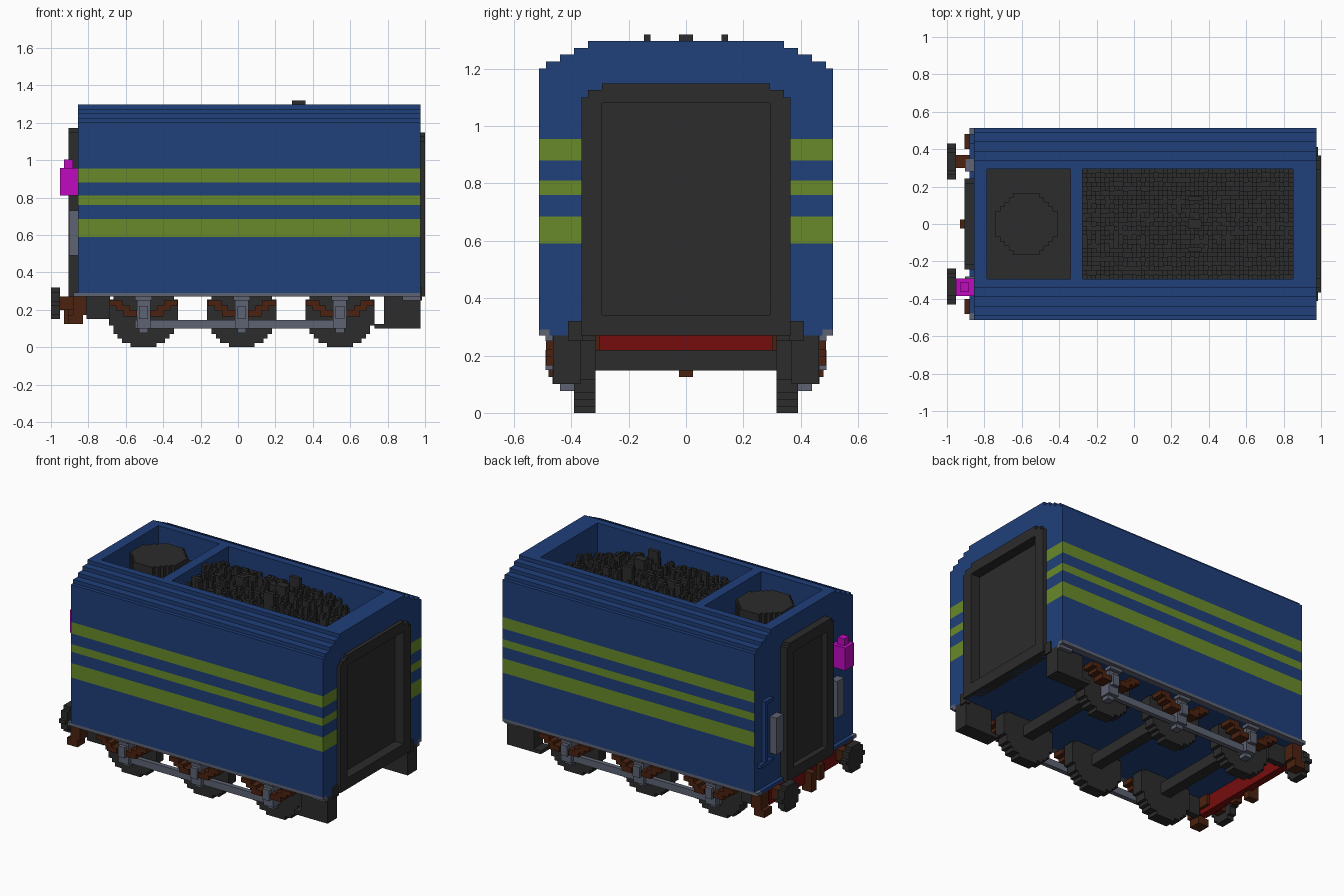
import bpy
import bmesh
import math
import random
from mathutils import Matrix, Vector

random.seed(4)
if "Cube" in bpy.data.objects:
    bpy.data.objects.remove(bpy.data.objects["Cube"], do_unlink=True)

VOXEL = 0.0237  # edge of one block


def material(name, *rgb):
    mat = bpy.data.materials.new(name)
    mat.use_nodes = True
    color = (*rgb, 1)
    mat.diffuse_color = color
    mat.node_tree.nodes["Principled BSDF"].inputs["Base Color"].default_value = color
    return mat


blue = material("body blue", .014, .05, .195)
green = material("stripe green", .14, .255, .023)
dark = material("charcoal", .025, .025, .025)
grey = material("steel grey", .11, .125, .17)
brown = material("rust brown", .07, .016, .005)
red = material("beam red", .18, .004, .004)
magenta = material("lamp magenta", .53, .003, .53)


def add_box(bm, x, y, z):
    """Add a box from three (low, high) ranges and return its faces."""
    size = Vector((x[1] - x[0], y[1] - y[0], z[1] - z[0]))
    centre = Vector((sum(x), sum(y), sum(z))) / 2
    matrix = Matrix.Translation(centre) @ Matrix.Diagonal((*size, 1))
    result = bmesh.ops.create_cube(bm, size=1, matrix=matrix)
    return {face for vert in result["verts"] for face in vert.link_faces}


def finish(name, bm, *mats):
    mesh = bpy.data.meshes.new(name)
    bm.to_mesh(mesh)
    bm.free()
    for mat in mats:
        mesh.materials.append(mat)
    obj = bpy.data.objects.new(name, mesh)
    bpy.context.scene.collection.objects.link(obj)
    return obj


def build(name, mat, boxes, mirror=False):
    """Build one part from boxes, optionally repeated on the other side."""
    bm = bmesh.new()
    for x, y, z in boxes:
        add_box(bm, x, y, z)
        if mirror:
            add_box(bm, x, (-y[1], -y[0]), z)
    return finish(name, bm, mat)


def around(centre, half):
    return (centre - half, centre + half)


def disc_rows(radius):
    """Rows of a blocky disc: (offset range, half width)."""
    count = round(2 * radius / VOXEL)
    step = 2 * radius / count
    for i in range(count):
        low = -radius + i * step
        middle = low + step / 2
        half = math.sqrt(radius ** 2 - middle ** 2)
        yield (low, low + step), max(1, round(half / step)) * step


# Body side walls: stacked layers, striped except on the left-hand end
REAR, FRONT, INNER, OUTER = -.855, .975, .295, .512
levels = [.29, .59, .685, .76, .81, .88, .955, 1.2]
bm = bmesh.new()
for i, z in enumerate(zip(levels, levels[1:])):
    for y in ((INNER, OUTER), (-OUTER, -INNER)):
        for face in add_box(bm, (REAR, FRONT), y, z):
            face.normal_update()
            face.material_index = int(i % 2 == 1 and face.normal.x > -.5)
finish("body_sides", bm, blue, green)

# Stepped roof shoulders
top = levels[-1]
shoulders = []
for width in (.488, .44, .39, .342):
    shoulders.append(((REAR, FRONT), (INNER, width), (top, top + .0243)))
    top += .0243
build("roof_shoulders", blue, shoulders, mirror=True)

# Cross walls between the openings, and the floor
across = (-INNER, INNER)
build("cross_walls", blue, [
    ((REAR, -.785), across, (.29, top)),
    ((-.34, -.275), across, (.29, top)),
    ((.85, .925), across, (.29, top)),
    ((.925, FRONT), across, (1.1, top)),
])
build("floor", blue, [((-.88, FRONT), (-.475, .475), (.27, .292))])
build("floor_edge", grey, [
    ((-.88, FRONT), (.475, OUTER), (.27, .292)),
    ((.88, FRONT), (.465, .49), (.25, .272)),
], mirror=True)

# Water well with a round blocky tank
build("water_well_floor", dark, [((-.785, -.34), across, (1.1, 1.13))])
build("water_tank", dark, [
    (around(-.575, half), row, (1.13, 1.272)) for row, half in disc_rows(.165)
])

# Heap of coal made of random columns, highest in the middle
bm = bmesh.new()
columns, rows = 47, 25
for i in range(columns):
    for j in range(rows):
        x = -.275 + (i + .5) * 1.125 / columns
        y = -INNER + (j + .5) * 2 * INNER / rows
        slope = (y / INNER) ** 2 * .1 + max(0, x - .5) * .3
        height = 1.21 - slope + random.choice((-2, -1, 0, 0, 1, 2, 3)) * VOXEL
        add_box(bm, around(x, .012), around(y, .0118), (1.0, min(height, top)))
for y in (-.135, 0, .135):
    add_box(bm, around(.325, .036), around(y, .012 if y else .024), (1.1, 1.32))
finish("coal", bm, dark)

# Corridor connection on the right-hand end: frame and sunken panel
build("corridor_frame", dark, [
    ((.925, 1), (.292, .365), (.27, 1.1)),
    ((.925, 1), (.292, .342), (1.1, 1.125)),
], mirror=True)
build("corridor_lintel", dark, [
    ((.925, 1), (-.292, .292), (1.08, 1.148)),
    ((.925, 1), (-.292, .292), (.27, .342)),
])
build("corridor_panel", dark, [((.92, .935), across, (.3, 1.1))])

# Door on the left-hand end: frame and sunken panel
build("door_posts", dark, [((-.905, REAR), (.17, .243), (.27, 1.15))], mirror=True)
build("door_rails", dark, [
    ((-.905, REAR), (-.22, .22), (1.1, 1.172)),
    ((-.905, REAR), (-.17, .17), (.27, .34)),
])
build("door_panel", dark, [((-.868, REAR), (-.17, .17), (.34, 1.1))])

# Fittings on the left-hand end
build("end_plates", grey, [((-.903, REAR), (.28, .35), (.49, .73))], mirror=True)
build("hand_pipe", blue, [
    ((-.88, REAR), (.41, .434), (.46, .86)),
    ((-.88, REAR), (.35, .434), (.84, .863)),
    ((-.88, REAR), (.35, .48), (.44, .463)),
])
build("lamp", magenta, [
    ((-.952, REAR), (-.385, -.292), (.81, .958)),
    (around(-.906, .024), around(-.338, .024), (.958, 1.003)),
])

# Buffer beam, buffers, steps and coupling
build("buffer_beam", red, [((-.88, -.83), (-.39, .39), (.17, .272))])
build("buffer_shafts", brown, [((-.96, -.81), (.3, .37), (.2, .272))], mirror=True)
build("buffer_heads", dark, [
    ((-1, -.953), around(.335, half), (row[0] + .235, row[1] + .235))
    for row, half in disc_rows(.084)
], mirror=True)
build("corner_steps", brown, [
    ((-.905, -.83), (.4, .48), (.125, .172)),
    ((-.88, -.81), (.4, .48), (.172, .272)),
], mirror=True)
build("coupling", brown, [
    ((-.93, -.86), around(0, .024), (.125, .25)),
    ((-.905, -.86), around(-.12, .024), (.15, .25)),
])

# Wheels, axles, springs and axle boxes
HUB = .185
wheels, axles, springs, axle_boxes = [], [], [], []
for x in (-.505, .02, .545):
    for row, half in disc_rows(HUB):
        low, high = row[0] + HUB, row[1] + HUB
        if high < .285:
            wheels.append((around(x, half), (.315, .39), (low, high)))
    axles.append((around(x, .036), (-.32, .32), (.148, .22)))
    for side in (-1, 1):
        springs.append((around(x + side * .145, .036), (.41, .488), (.22, .25)))
        springs.append((around(x + side * .11, .036), (.41, .488), (.197, .222)))
        springs.append((around(x + side * .07, .036), (.41, .488), (.165, .2)))
    axle_boxes.append((around(x, .036), (.39, .465), (.1, .25)))
    axle_boxes.append((around(x, .024), (.39, .49), (.15, .22)))
    axle_boxes.append((around(x, .045), (.44, .49), (.25, .272)))
    axle_boxes.append((around(x, .024), (.39, .44), (.076, .1)))
build("wheels", dark, wheels, mirror=True)
build("axles", dark, axles)
build("springs", brown, springs, mirror=True)
build("axle_boxes", grey, axle_boxes, mirror=True)
build("tie_bars", grey, [((-.55, .57), (.41, .44), (.1, .145))], mirror=True)

# Underframe boxes at the two ends
build("end_boxes", dark, [
    ((.78, FRONT), (.367, .463), (.1, .272)),
    ((.73, .78), (.367, .463), (.1, .124)),
    ((.95, .985), (.36, .412), (.25, .32)),
    ((-.81, -.685), (.37, .41), (.15, .272)),
], mirror=True)
